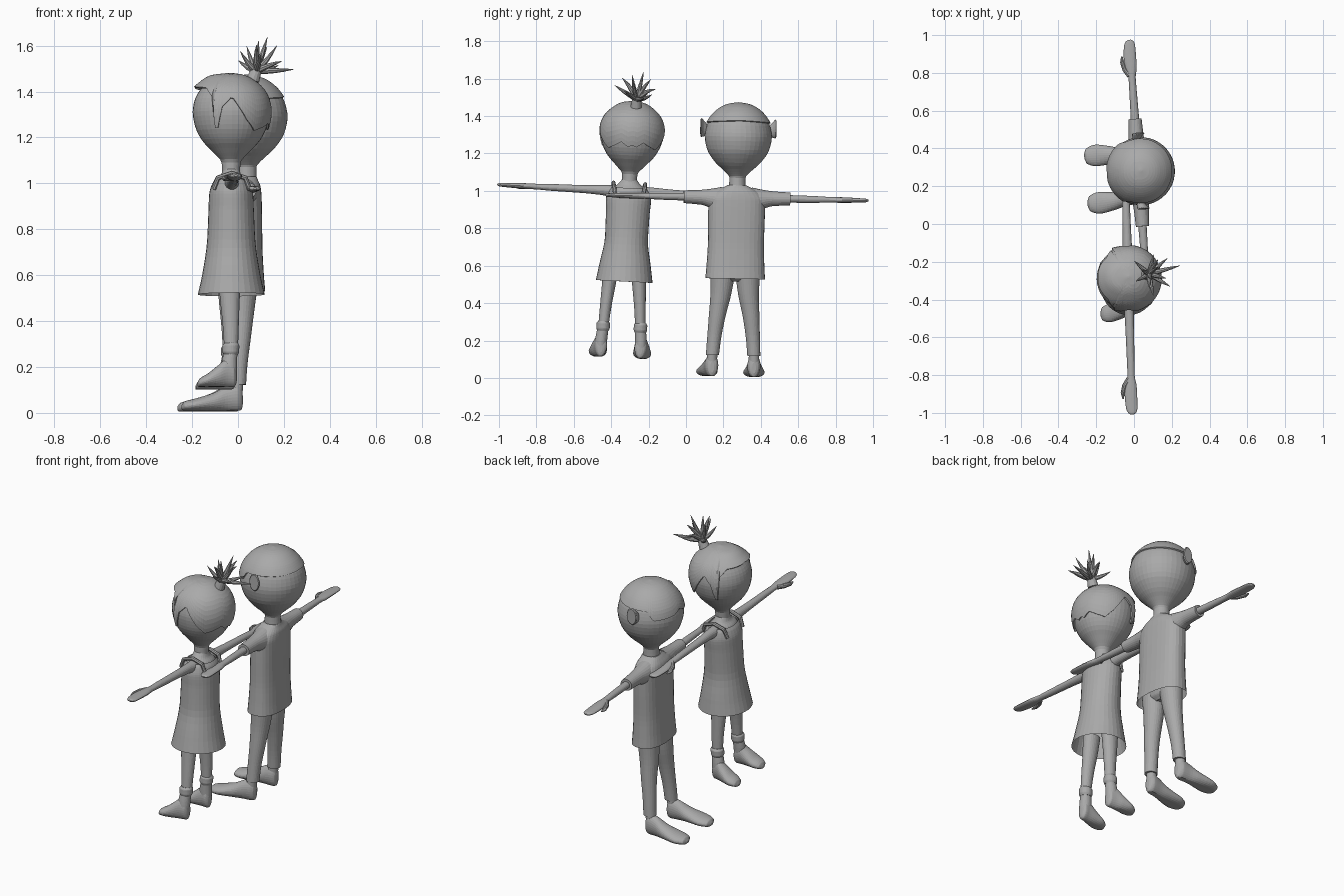
import bpy, bmesh, math, random
from mathutils import Vector, Matrix

if "Cube" in bpy.data.objects:
    bpy.data.objects.remove(bpy.data.objects["Cube"])

random.seed(4)
GREY = bpy.data.materials.new("plain_grey")
GREY.diffuse_color = (0.4, 0.4, 0.4, 1)
GREY.use_nodes = True
GREY.node_tree.nodes["Principled BSDF"].inputs["Base Color"].default_value = GREY.diffuse_color
M = Matrix()          # placement of the figure being built


def place(x, y, zp, yaw, tilt):
    """Figure frame: turned and tilted about a pivot at shoulder height."""
    return (Matrix.Translation((x, y, zp)) @ Matrix.Rotation(math.radians(yaw), 4, 'Z')
            @ Matrix.Rotation(math.radians(tilt), 4, 'X') @ Matrix.Translation((0, 0, -zp)))


def finish(name, rings, cap0=True, cap1=True):
    """Skin a list of closed rings of points."""
    bm = bmesh.new()
    vs = [[bm.verts.new(p) for p in r] for r in rings]
    n = len(vs[0])
    for a, b in zip(vs, vs[1:]):
        for i in range(n):
            bm.faces.new((a[i], a[(i + 1) % n], b[(i + 1) % n], b[i]))
    if cap0:
        bm.faces.new(vs[0][::-1])
    if cap1:
        bm.faces.new(vs[-1])
    bmesh.ops.recalc_face_normals(bm, faces=bm.faces)
    me = bpy.data.meshes.new(name)
    bm.to_mesh(me)
    bm.free()
    me.materials.append(GREY)
    ob = bpy.data.objects.new(name, me)
    bpy.context.collection.objects.link(ob)
    ob.matrix_world = M
    return ob


def dense(keys, k=4):
    """Smooth monotone interpolation of key sections (t, values...)."""
    def slopes(c):
        d = [(b[c] - a[c]) / (b[0] - a[0]) for a, b in zip(keys, keys[1:])]
        mid = [0 if p * q <= 0 else 2 * p * q / (p + q) for p, q in zip(d, d[1:])]
        return [d[0]] + mid + [d[-1]]
    w = len(keys[0])
    S = [slopes(c) for c in range(w)]
    out = []
    for i, (a, b) in enumerate(zip(keys, keys[1:])):
        h = b[0] - a[0]
        for j in range(k):
            u = j / k
            out.append([a[0] + u * h] + [
                (2*u**3 - 3*u*u + 1) * a[c] + (u**3 - 2*u*u + u) * h * S[c][i]
                + (3*u*u - 2*u**3) * b[c] + (u**3 - u*u) * h * S[c][i + 1]
                for c in range(1, w)])
    return out + [list(keys[-1])]


def loft(name, axis, keys, n=28, k=4, power=2.0, floor=-9, cap0=True, cap1=True):
    """Superellipse sections (t, centre1, centre2, radius1, radius2) along an axis."""
    rings = []
    for t, c1, c2, r1, r2 in dense(keys, k):
        ring = []
        for i in range(n):
            a = 2 * math.pi * i / n
            co, si = math.cos(a), math.sin(a)
            p = c1 + r1 * math.copysign(abs(co) ** (2 / power), co)
            q = c2 + r2 * math.copysign(abs(si) ** (2 / power), si)
            x, y, z = {'x': (t, p, q), 'y': (p, t, q), 'z': (p, q, t)}[axis]
            ring.append((x, y, max(z, floor)))
        rings.append(ring)
    return finish(name, rings, cap0, cap1)


def tube(name, pts, radii, n=8):
    pts = [Vector(p) for p in pts]
    rings = []
    for i, p in enumerate(pts):
        d = pts[min(i + 1, len(pts) - 1)] - pts[max(i - 1, 0)]
        q = d.to_track_quat('Z', 'Y')
        rings.append([p + q @ Vector((radii[i] * math.cos(2 * math.pi * j / n),
                                      radii[i] * math.sin(2 * math.pi * j / n), 0)) for j in range(n)])
    return finish(name, rings)


def lerp(tab, x):
    for a, b in zip(tab, tab[1:]):
        if a[0] <= x <= b[0]:
            return a[1] + (b[1] - a[1]) * (x - a[0]) / (b[0] - a[0])
    return tab[-1][1]


def head(name, cx, prof):
    loft(name, 'z', [(z, cx, 0, r, r) for z, r in prof], n=40, k=3)


def hair_shell(name, cx, prof, edge, off, quiff):
    """Thin cap over the head; edge gives (degrees from the face, lower height)."""
    prof = dense(prof, 3)
    top, n, m = prof[-1][0], 90, 14
    rings = []
    for k in range(m + 1):
        s = k / m
        ring = []
        for i in range(n):
            a = 2 * math.pi * i / n
            deg = math.degrees(min(a, 2 * math.pi - a))
            z0 = lerp(edge, deg)
            z = z0 + (top - z0) * math.sin(s * math.pi / 2)
            r = lerp(prof, z) + (off + quiff * max(0, math.cos(a)) ** 2) * min(1, 3 * (1 - s)) + 0.001
            ring.append((cx - r * math.cos(a), r * math.sin(a), z + off * s))
        rings.append(ring)
    ob = finish(name, rings, cap0=False)
    mod = ob.modifiers.new("thickness", 'SOLIDIFY')
    mod.thickness, mod.offset = 0.008, 0


def arm_and_hand(who, s, z, start):
    """Arm tapering to a flat mitten hand, with a thumb on the face side."""
    loft(f"{who}_arm", 'y', [(s * start, 0, z - .005, .034, .034), (s * .15, 0, z, .026, .026),
         (s * .25, 0, z, .023, .021), (s * .42, 0, z, .020, .018), (s * .50, 0, z, .019, .015),
         (s * .55, -.002, z, .029, .015), (s * .60, -.004, z, .033, .014), (s * .67, -.002, z, .030, .011),
         (s * .695, 0, z, .022, .009), (s * .705, 0, z, .008, .004)], n=20)
    tube(f"{who}_thumb", [(-.012, s * .515, z), (-.036, s * .55, z - .003), (-.047, s * .59, z - .006),
                          (-.046, s * .62, z - .007)], [.014, .013, .011, .004], n=10)


# ---------------------------------------------------------------- man
M = place(.025, .272, .965, 4, -1.2)
man_prof = [(1.0, .045), (1.07, .043), (1.10, .066), (1.15, .12), (1.22, .166), (1.29, .18),
            (1.35, .169), (1.40, .14), (1.44, .095), (1.46, .05), (1.467, .004)]
head("man_head", .012, man_prof)
hair_shell("man_hair", .012, man_prof,
           [(0, 1.34), (15, 1.32), (55, 1.31), (65, 1.36), (180, 1.375)], .003, 0)
loft("man_shirt", 'z', [(.53, 0, 0, .092, .16), (.60, 0, 0, .086, .155), (.72, 0, 0, .08, .15),
     (.88, 0, 0, .078, .152), (.95, 0, 0, .076, .152), (.99, .003, 0, .068, .125),
     (1.015, .006, 0, .055, .08), (1.03, .01, 0, .046, .05)], n=32, power=2.4, cap0=False)
loft("man_hips", 'z', [(.515, -.01, 0, .035, .06), (.54, -.01, 0, .06, .12), (.60, 0, 0, .07, .13)])
for s in (1, -1):
    loft("man_sleeve", 'y', [(s * .08, 0, .945, .06, .075), (s * .13, 0, .955, .05, .055),
         (s * .19, 0, .962, .04, .04), (s * .285, 0, .963, .035, .034)], n=24)
    arm_and_hand("man", s, .963, .10)
    loft("man_trouser_leg", 'z', [(.12, -.035, s * .111, .036, .035), (.20, -.03, s * .105, .037, .037),
         (.32, -.02, s * .092, .043, .044), (.45, -.012, s * .074, .053, .056),
         (.56, -.005, s * .066, .062, .066)])
    loft("man_ankle", 'z', [(.05, -.045, s * .113, .028, .028), (.14, -.038, s * .112, .028, .028)])
    loft("man_foot", 'x', [(-.282, s * .126, .022, .012, .008), (-.27, s * .126, .026, .040, .020),
         (-.22, s * .126, .032, .057, .028), (-.14, s * .122, .045, .047, .040),
         (-.08, s * .116, .060, .037, .056), (-.04, s * .113, .065, .035, .062),
         (-.02, s * .112, .060, .024, .050), (-.014, s * .112, .055, .010, .03)], floor=.008)
    # ear: bowl with a raised rim
    loft("man_ear", 'y', [(s * .165, .0, 1.32, .018, .03), (s * .185, .005, 1.33, .026, .042),
         (s * .198, .012, 1.335, .032, .05), (s * .203, .012, 1.335, .028, .045),
         (s * .192, .012, 1.335, .016, .03)][:4], n=20)

# ---------------------------------------------------------------- girl
M = place(-.03, -.305, 1.0, 1.7, -3)
girl_prof = [(1.02, .038), (1.09, .041), (1.13, .073), (1.19, .128), (1.25, .157), (1.31, .167),
             (1.35, .162), (1.40, .14), (1.445, .09), (1.465, .05), (1.472, .004)]
head("girl_head", 0, girl_prof)
hair_shell("girl_hair", 0, girl_prof,
           [(0, 1.42), (45, 1.41), (60, 1.37), (64, 1.235), (70, 1.235), (74, 1.32), (90, 1.37),
            (112, 1.27), (128, 1.225), (145, 1.24), (160, 1.26), (172, 1.235), (180, 1.245)], .006, .028)
loft("girl_chest", 'z', [(.88, 0, 0, .085, .105), (.97, 0, 0, .08, .11), (1.01, 0, 0, .065, .09),
     (1.035, 0, 0, .045, .06), (1.06, 0, 0, .036, .04)])
loft("girl_dress", 'z', [(.515, 0, 0, .146, .152), (.60, 0, 0, .127, .138), (.75, 0, 0, .105, .115),
     (.88, 0, 0, .099, .117), (.95, 0, 0, .096, .121), (.995, 0, 0, .084, .112),
     (1.015, 0, 0, .072, .10)], n=32, cap0=False, cap1=False)

# tuft of spiky hair gathered behind the crown
base = Vector((.095, .012, 1.45))
tube("girl_hair_tie", [base, base + Vector((.02, 0, .055))], [.03, .022], n=14)
root = base + Vector((.015, 0, .04))
tips = [(.16, .04, 1.64), (.04, -.03, 1.575), (.275, .05, 1.50), (.20, -.02, 1.60), (.07, .03, 1.60),
        (.13, -.11, 1.56), (.14, .11, 1.55), (.11, -.07, 1.60), (.16, .08, 1.60), (.035, .08, 1.54),
        (.22, -.06, 1.53), (.12, -.02, 1.62), (.21, .09, 1.52)]
for t in tips:
    t = Vector(t)
    sag = Vector((0, 0, random.uniform(-.012, .015)))
    path = [root.lerp(t, u) + sag * math.sin(math.pi * u) for u in (0, .25, .5, .75, 1)]
    tube("girl_hair_spike", path, [.013, .013, .011, .007, .001])

for s in (1, -1):
    arm_and_hand("girl", s, .997, .07)
    # dress strap over the shoulder
    tube("girl_strap", [(.078, s * .075, .97), (.06, s * .082, 1.02), (0, s * .085, 1.04),
                        (-.06, s * .082, 1.02), (-.078, s * .075, .97)], [.011] * 5)
    loft("girl_leg", 'z', [(.25, -.004, s * .10, .029, .027), (.36, -.005, s * .093, .034, .030),
         (.52, -.009, s * .079, .045, .038), (.60, -.009, s * .073, .05, .042)])
    loft("girl_sock_cuff", 'z', [(.245, -.006, s * .10, .030, .030), (.262, -.006, s * .10, .037, .036),
         (.285, -.005, s * .10, .037, .036), (.298, -.004, s * .10, .030, .028)])
    loft("girl_ankle", 'z', [(.16, -.012, s * .108, .032, .032), (.20, -.012, s * .106, .034, .032),
         (.265, -.006, s * .10, .029, .029)])
    loft("girl_foot", 'x', [(-.152, s * .120, .116, .012, .008), (-.143, s * .120, .123, .034, .018),
         (-.105, s * .119, .135, .048, .030), (-.06, s * .115, .153, .043, .048),
         (-.02, s * .109, .168, .035, .062), (.005, s * .106, .165, .031, .058),
         (.016, s * .106, .155, .020, .040), (.02, s * .106, .15, .008, .02)], floor=.107)
